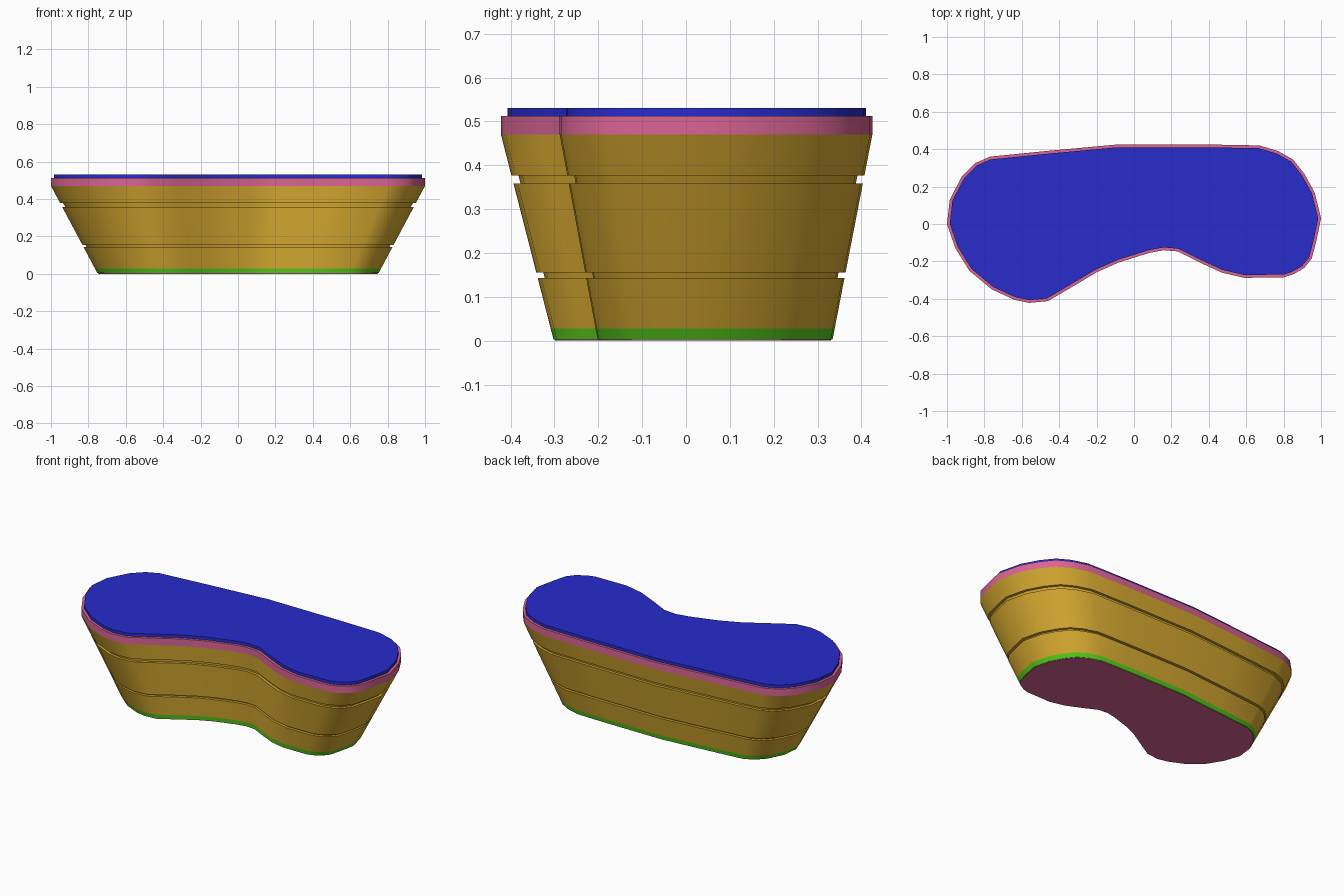
import bpy, bmesh, math
from mathutils import Vector

if "Cube" in bpy.data.objects:
    bpy.data.objects.remove(bpy.data.objects["Cube"])

# Kidney outline at the rim, counter-clockwise from the left end
OUTLINE = [Vector(p) for p in [
    (-1, 0), (-.955, -.13), (-.88, -.25), (-.76, -.35), (-.64, -.405), (-.56, -.422),
    (-.46, -.412), (-.32, -.33), (-.2, -.258), (-.08, -.205), (.08, -.155), (.16, -.14),
    (.235, -.147), (.35, -.205), (.47, -.26), (.59, -.288), (.8, -.285), (.85, -.27),
    (.91, -.235), (.95, -.185), (.975, -.09), (1, .03), (.965, .17), (.91, .27),
    (.85, .345), (.77, .39), (.67, .42), (.4, .425), (-.09, .425), (-.45, .392),
    (-.77, .36), (-.85, .325), (-.92, .255), (-.985, .13)]]


def material(name, rgb):
    m = bpy.data.materials.new(name)
    m.diffuse_color = (*rgb, 1)
    m.use_nodes = True
    m.node_tree.nodes["Principled BSDF"].inputs["Base Color"].default_value = m.diffuse_color
    return m


def taper(z):
    """Outline scale at height z."""
    return min(1, .75 + .25 * z / .47)


def ring(z, inset):
    """Outline at height z, moved inwards by inset."""
    n, s = len(OUTLINE), taper(z)
    pts = []
    for i, p in enumerate(OUTLINE):
        t = (OUTLINE[(i + 1) % n] - OUTLINE[i - 1]).normalized()
        q = p * s + Vector((-t.y, t.x)) * inset
        pts.append((q.x, q.y + .06 * (1 - s), z))
    return pts


def loft(name, rings, mat, cap_bottom=False, cap_top=False):
    bm = bmesh.new()
    loops = [[bm.verts.new(p) for p in ring(z, inset)] for z, inset in rings]
    n = len(OUTLINE)
    for a, b in zip(loops, loops[1:]):
        for i in range(n):
            j = (i + 1) % n
            bm.faces.new((a[i], a[j], b[j], b[i]))
    if cap_bottom:
        bm.faces.new(loops[0][::-1])
    if cap_top:
        bm.faces.new(loops[-1])
    me = bpy.data.meshes.new(name)
    bm.to_mesh(me)
    bm.free()
    me.materials.append(mat)
    ob = bpy.data.objects.new(name, me)
    bpy.context.collection.objects.link(ob)
    bpy.ops.object.select_all(action='DESELECT')
    ob.select_set(True)
    bpy.context.view_layer.objects.active = ob
    bpy.ops.object.shade_smooth_by_angle(angle=math.radians(30))
    return ob


gold = material("gold", (.68, .40, .03))
green = material("green", (.09, .58, .01))
pink = material("pink", (.70, .13, .30))
blue = material("blue", (.02, .025, .60))

# Underside panel and coloured base band
loft("underside", [(0, .003), (.004, .003)], pink, cap_bottom=True)
loft("base_band", [(.003, .003), (.003, 0), (.028, 0)], green)

# Tapered side wall with two recessed grooves
GROOVE = .016
loft("side_wall", [(.028, 0), (.143, 0), (.143, GROOVE), (.155, GROOVE), (.155, 0),
                   (.358, 0), (.358, GROOVE), (.377, GROOVE), (.377, 0), (.47, 0)], gold)

# Upright rim with a ledge, then the top panel
loft("rim", [(.47, 0), (.512, 0), (.512, .016)], pink)
loft("top_panel", [(.512, .015), (.53, .015)], blue, cap_top=True)
